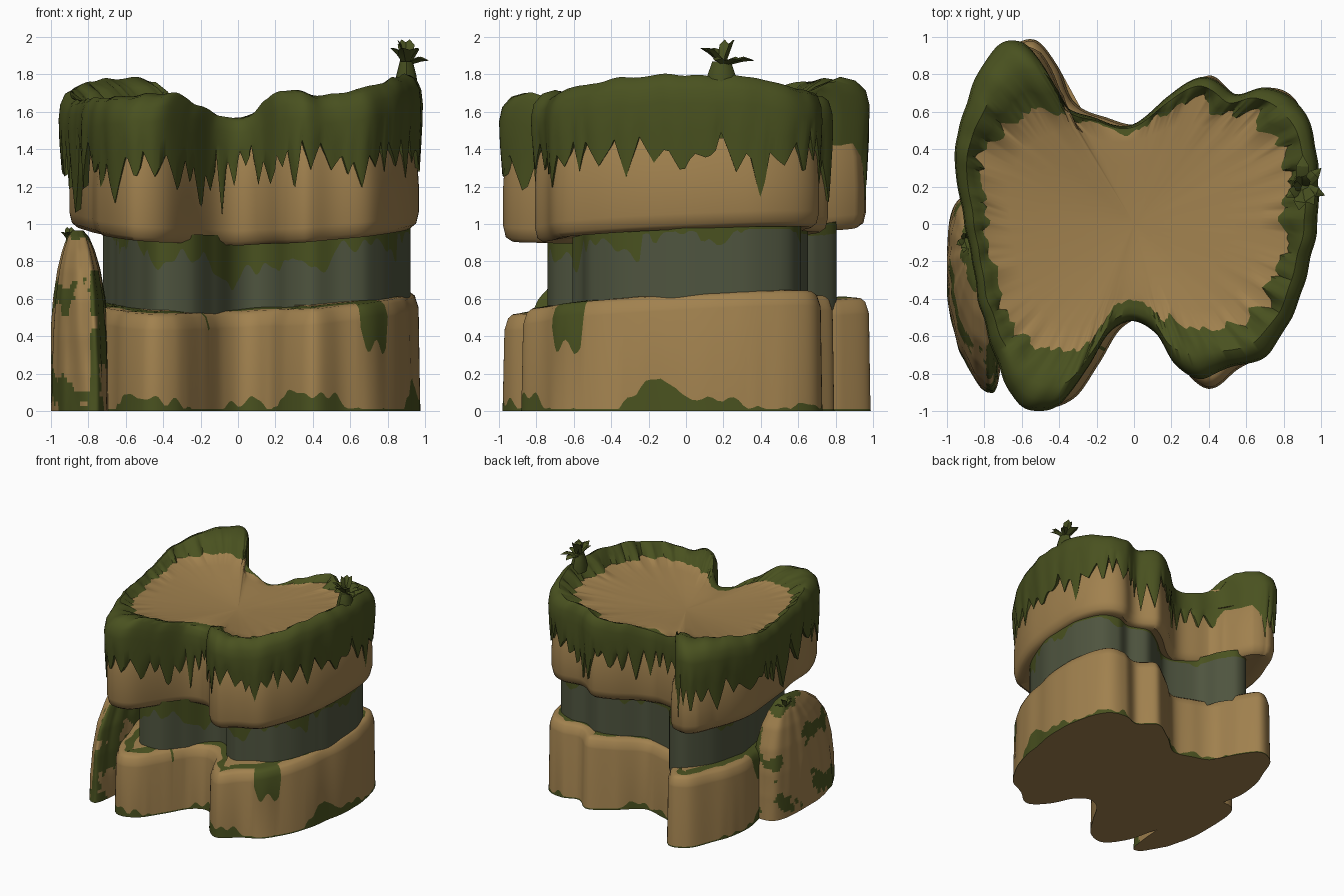
import bpy, math, random
from mathutils import Vector, noise

if "Cube" in bpy.data.objects:
    bpy.data.objects.remove(bpy.data.objects["Cube"])

random.seed(4)
N = 360


def material(name, rgb):
    m = bpy.data.materials.new(name)
    m.diffuse_color = (*rgb, 1)
    m.use_nodes = True
    m.node_tree.nodes["Principled BSDF"].inputs["Base Color"].default_value = m.diffuse_color
    return m


SAND = material("sandstone", (0.355, 0.22, 0.077))
MOSS = material("moss", (0.067, 0.083, 0.014))
GREY = material("grey_green_rock", (0.078, 0.090, 0.050))
LEAF = material("dark_leaf", (0.062, 0.078, 0.014))
MATS = [SAND, MOSS, GREY, LEAF]
S, M, G, L = range(4)

# Plan outline: x, y, rim height, inner moss edge as a fraction of the radius
OUTLINE = [
    (-.60, -.98, 1.70, .69), (-.40, -.96, 1.69, .68), (-.25, -.77, 1.64, .70),
    (-.13, -.58, 1.58, .76), (0, -.52, 1.57, .80), (.12, -.59, 1.62, .74),
    (.22, -.75, 1.70, .66), (.36, -.83, 1.72, .62), (.52, -.76, 1.69, .74),
    (.70, -.71, 1.72, .76), (.83, -.53, 1.76, .82), (.93, -.28, 1.79, .82),
    (.98, .05, 1.79, .83), (.98, .38, 1.79, .83), (.87, .65, 1.73, .80),
    (.70, .73, 1.70, .82), (.54, .69, 1.68, .84), (.38, .79, 1.68, .85),
    (.18, .68, 1.62, .86), (-.02, .53, 1.57, .93), (-.22, .57, 1.58, .93),
    (-.39, .65, 1.66, .86), (-.48, .84, 1.74, .74), (-.61, .98, 1.77, .62),
    (-.76, .92, 1.78, .66), (-.90, .65, 1.75, .78), (-.95, .35, 1.69, .84),
    (-.92, .08, 1.67, .86), (-.85, -.30, 1.67, .88), (-.75, -.70, 1.68, .82)]


def spline(points, n):
    """Closed Catmull-Rom curve through points of any dimension."""
    k, out = len(points), []
    for i in range(n):
        t = i * k / n
        j, u = int(t), t - int(t)
        p = [points[(j + o) % k] for o in (-1, 0, 1, 2)]
        out.append([0.5 * (2 * b + (c - a) * u + (2 * a - 5 * b + 4 * c - d) * u * u
                    + (3 * b - a - 3 * c + d) * u ** 3) for a, b, c, d in zip(*p)])
    return out


def wob(x, y, freq, seed=0.0):
    return noise.noise(Vector((x * freq, y * freq, seed)))


def smooth(pts, w):
    """Circular moving average."""
    n = len(pts)
    return [tuple(sum(pts[(i + k) % n][c] for k in range(-w, w + 1)) / (2 * w + 1)
                  for c in range(len(pts[0]))) for i in range(n)]


def inset(pts, d):
    """Move a plan outline inwards by d, or by d(x, y)."""
    out, n = [], len(pts)
    for i, (x, y) in enumerate(pts):
        a, b = pts[i - 4], pts[(i + 4) % n]
        t = Vector((b[0] - a[0], b[1] - a[1])).normalized()
        k = d(x, y) if callable(d) else d
        out.append((x - t.y * k, y + t.x * k))
    return out


def make(name, verts, faces, mats, angle=45):
    me = bpy.data.meshes.new(name)
    me.from_pydata(verts, [], faces)
    for m in MATS:
        me.materials.append(m)
    for p, k in zip(me.polygons, mats):
        p.material_index = k
    ob = bpy.data.objects.new(name, me)
    bpy.context.collection.objects.link(ob)
    bpy.ops.object.select_all(action='DESELECT')
    ob.select_set(True)
    bpy.context.view_layer.objects.active = ob
    bpy.ops.object.shade_smooth_by_angle(angle=math.radians(angle))
    return ob


def loft(name, rings, row_mats, cap0=None, cap1=None, rule=None):
    """Skin rings of equal length; one material per row, or a rule on face centres.
    Caps are fans to the ring's middle."""
    n = len(rings[0])
    verts = [v for r in rings for v in r]
    faces, mats = [], []
    for r, k in enumerate(row_mats):
        for i in range(n):
            j = (i + 1) % n
            f = (r * n + i, r * n + j, r * n + n + j, r * n + n + i)
            faces.append(f)
            mats.append(rule(sum((Vector(verts[q]) for q in f), Vector()) / 4) if rule else k)
    for cap, start, flip in ((cap0, 0, True), (cap1, (len(rings) - 1) * n, False)):
        if cap is None:
            continue
        pts = verts[start:start + n]
        verts.append(tuple(sum(p[c] for p in pts) / n for c in range(3)))
        for i in range(n):
            a, b = start + i, start + (i + 1) % n
            faces.append((b, a, len(verts) - 1) if flip else (a, b, len(verts) - 1))
            mats.append(cap)
    return make(name, verts, faces, mats)


plan = spline(OUTLINE, N)
flat = [(p[0], p[1]) for p in plan]


def slab_bottom(x, y):
    return 0.90 + 0.08 * abs(x) + 0.035 * y


def base_top(x, y):
    return 0.55 + 0.05 * abs(x) + 0.03 * x + 0.045 * y


def ring(pts, zf):
    return [(x, y, zf(i, x, y)) for i, (x, y) in enumerate(pts)]


# Upper slab
def slab_inset(x, y):
    if -.56 < x < -.36 and y > .6:                 # rock sticks out beyond the moss here
        return -.03
    return .02 + .03 * (x < -.8) - .012 * wob(x, y, 6, 2)


slab = smooth(inset(flat, slab_inset), 3)
rings = [ring(inset(slab, s), lambda i, x, y, d=d: slab_bottom(x, y) + d)
         for s, d in ((.13, .015), (.045, 0), (.014, .022), (0, .08))]
rings += [ring(inset(slab, s), lambda i, x, y, z=z: z) for s, z in ((0, 1.2), (.01, 1.36), (.04, 1.46))]
loft("upper_slab", rings, [S] * 6, S, S)

# Mossy crown with a ragged hanging fringe, running into the sandy plateau
drip = []
while len(drip) < N:
    w = random.choice((4, 5, 6, 8))
    tip, gap = random.uniform(.08, .26), random.uniform(-.03, .05)
    drip += [gap + (tip - gap) * (1 - abs(2 * k / w - 1)) for k in range(w)]
fringe = []
for (x, y, z, f), d in zip(plan, drip):
    low = 1.39 - d + 0.12 * wob(x, y, 3, 5) + (z - 1.68) * .15
    if x < -.74 and -.75 < y < 0:                  # long strands over the boulder
        low -= d * 1.0
    if abs(x + .1) < .1 and y < 0:                 # and in the front notch
        low -= d * .5
    fringe.append(low)
crown = [(x * (1 + .018 * wob(x, y, 6, 1)), y * (1 + .018 * wob(x, y, 6, 1))) for x, y in flat]
rim = [p[2] + .025 * wob(p[0], p[1], 7, 3) for p in plan]
inner = [min(.95, p[3] + .07 * wob(p[0], p[1], 11, 7) + .04 * wob(p[0], p[1], 26, 9)) for p in plan]


def crown_ring(scale, height):
    return [(x * scale(i), y * scale(i), height(i)) for i, (x, y) in enumerate(crown)]


def edge(t):                                       # t = 0 outside, 1 at the plateau
    return lambda i: 1 - (1 - plan[i][3]) * t


soft_rim = [v[0] for v in smooth([(p[2],) for p in plan], 12)]
floor = [1.555 + (z - 1.555) * .48 for z in soft_rim]
last = [(x * inner[i], y * inner[i], floor[i]) for i, (x, y) in enumerate(crown)]
core = smooth(last, 14)
rings = [crown_ring(lambda i: .95, lambda i: fringe[i] + .02),
         crown_ring(lambda i: .985, lambda i: fringe[i]),
         crown_ring(lambda i: .996, lambda i: fringe[i] * .5 + .5 * (rim[i] - .15)),
         crown_ring(lambda i: 1.0, lambda i: rim[i] - .15),
         crown_ring(edge(.05), lambda i: rim[i] - .075),
         crown_ring(edge(.2), lambda i: rim[i] - .02),
         crown_ring(edge(.42), lambda i: rim[i]),
         crown_ring(lambda i: 1 - (1 - inner[i]) * .72, lambda i: rim[i] * .6 + .4 * floor[i]),
         last]
for s, k in ((.84, .75), (.6, .45), (.35, .2), (.1, .02)):
    rings.append([(x * s, y * s, 1.55 + (z - 1.55) * k) for x, y, z in core])
loft("moss_crown_and_plateau", rings, [M] * 8 + [S] * 4, None, S)

# Recessed grey neck with moss creeping down from its top
neck = [(.085 + .85 * x, .04 + .78 * y) for x, y in flat]
neck = [(x * (1 + .02 * wob(x, y, 6, 15)), y * (1 + .02 * wob(x, y, 6, 15))) for x, y in neck]
creep = [.012 + max(0, .22 * wob(x, y, 3.5, 12) + .09 * wob(x, y, 15, 13)
                    + (.08 if y < -.2 and x < .85 else -.03)) for x, y in neck]
rings = [ring(neck, lambda i, x, y: base_top(x, y) - .06),
         ring(neck, lambda i, x, y: slab_bottom(x, y) - creep[i]),
         ring(neck, lambda i, x, y: slab_bottom(x, y) + .05)]
loft("neck", rings, [G, M])

# Base with moss tufts at the ground and moss along its ledge
base = []
for x, y in flat:
    bulge = math.exp(-((x - .42) ** 2 + (y + .8) ** 2) / .04)
    f = 1 + .022 * wob(x, y, 4, 20)
    base.append(((x * .94 + .045) * f, (y * .99 + .01) * f - .07 * bulge))
tuft = [.01 + max(0, .16 * wob(x, y, 3, 22) + .06 * wob(x, y, 13, 23)
                  + (.20 * math.exp(-((y + .17) / .2) ** 2) if x > .8 else 0)) for x, y in base]
spill = [.004 + (max(0, .5 * wob(x, y, 3.2, 31) - .08 + .10 * wob(x, y, 15, 32))
                 if x < .8 and y < .3 else 0) for x, y in base]
rings = [ring(base, lambda i, x, y: 0),
         ring(inset(base, .002), lambda i, x, y: tuft[i]),
         ring(inset(base, .010), lambda i, x, y: base_top(x, y) - .08 - spill[i]),
         ring(inset(base, .014), lambda i, x, y: base_top(x, y) - .07),
         ring(inset(base, .030), lambda i, x, y: base_top(x, y) - .02),
         ring(inset(base, .055), lambda i, x, y: base_top(x, y)),
         ring(inset(base, lambda x, y: .085 + .04 * wob(x, y, 9, 35)), lambda i, x, y: base_top(x, y) + .004),
         ring(inset(base, .15), lambda i, x, y: base_top(x, y) + .012)]
ob = loft("base", rings, [M, S, S, S, S, S, M], S, S)
for p in ob.data.polygons:                         # moss over the ledge above each spill
    r, i = divmod(p.index, N)
    if 2 <= r <= 5 and spill[i] > .012:
        p.material_index = M

# Leaning boulder on the left
foot = spline([(-.73, -.86), (-.69, -.4), (-.70, .1), (-.86, .16), (-.97, .08),
               (-1.0, -.15), (-.995, -.42), (-.93, -.68), (-.81, -.88)], 180)
PROFILE = ((0, 1), (.2, .99), (.4, .94), (.6, .83), (.76, .65), (.86, .46), (.93, .27), (.965, .07))
rings = []
for k in range(49):
    z = .965 * (1 - (1 - k / 48) ** 1.3)
    a, b = next((a, b) for a, b in zip(PROFILE, PROFILE[1:]) if z <= b[0] + 1e-6)
    s = a[1] + (b[1] - a[1]) * (z - a[0]) / (b[0] - a[0])
    q = .12 + .88 * s
    rings.append([(max(-1, -.86 + (x + .86) * q * (1 + .12 * wob(x, y, 7, 40) * min(1, z * 4))),
                   -.14 + (y + .14) * s * (1 + .05 * wob(x, y, 9, z * 2)), z) for x, y in foot])


def boulder_moss(c):
    n = noise.noise(c * 4 + Vector((3, 1, 0))) + .35 * noise.noise(c * 16)
    return M if n > .36 or c.z > .92 + .1 * n or (c.x > -.79 and c.z < .75 and n > -.05) else S


loft("side_boulder", rings, [S] * 48, S, M, boulder_moss)


# Leafy plants
def plant(name, origin, size, count):
    verts, faces = [], []
    o = Vector(origin)
    for k in range(count):
        a = k * 2.4 + 1.2
        lift = (1.2, .75, .3)[k % 3]
        out = Vector((.75 * math.cos(a), math.sin(a), 0))
        side = Vector((-out.y, out.x, 0))
        b = len(verts)
        for t, w in ((0, .08), (.3, .20), (.65, .20), (1, .008)):
            c = o + size * (out * t * math.cos(lift) + Vector((0, 0, t * math.sin(lift) + .6 * t * (1 - t) - .1 * t)))
            for v in (side * w, Vector((0, 0, -w * .5)), -side * w, Vector((0, 0, w * .25))):
                verts.append(c + v * size)
        for r in range(3):
            for q in range(4):
                q2 = (q + 1) % 4
                faces.append((b + r * 4 + q, b + r * 4 + 4 + q, b + r * 4 + 4 + q2, b + r * 4 + q2))
        faces.append((b, b + 1, b + 2, b + 3))
    make(name, verts, faces, [L] * len(faces), 30)


plant("rim_plant", (.90, .20, 1.84), .175, 9)
plant("boulder_plant", (-.90, -.08, .90), .10, 6)
stem = [[(.90 + r * math.cos(a * math.pi / 4), .19 + r * 1.4 * math.sin(a * math.pi / 4), z)
         for a in range(8)] for z, r in ((1.72, .06), (1.79, .055), (1.83, .045), (1.87, .035))]
loft("rim_plant_stem", stem, [L] * 3, L, L)
